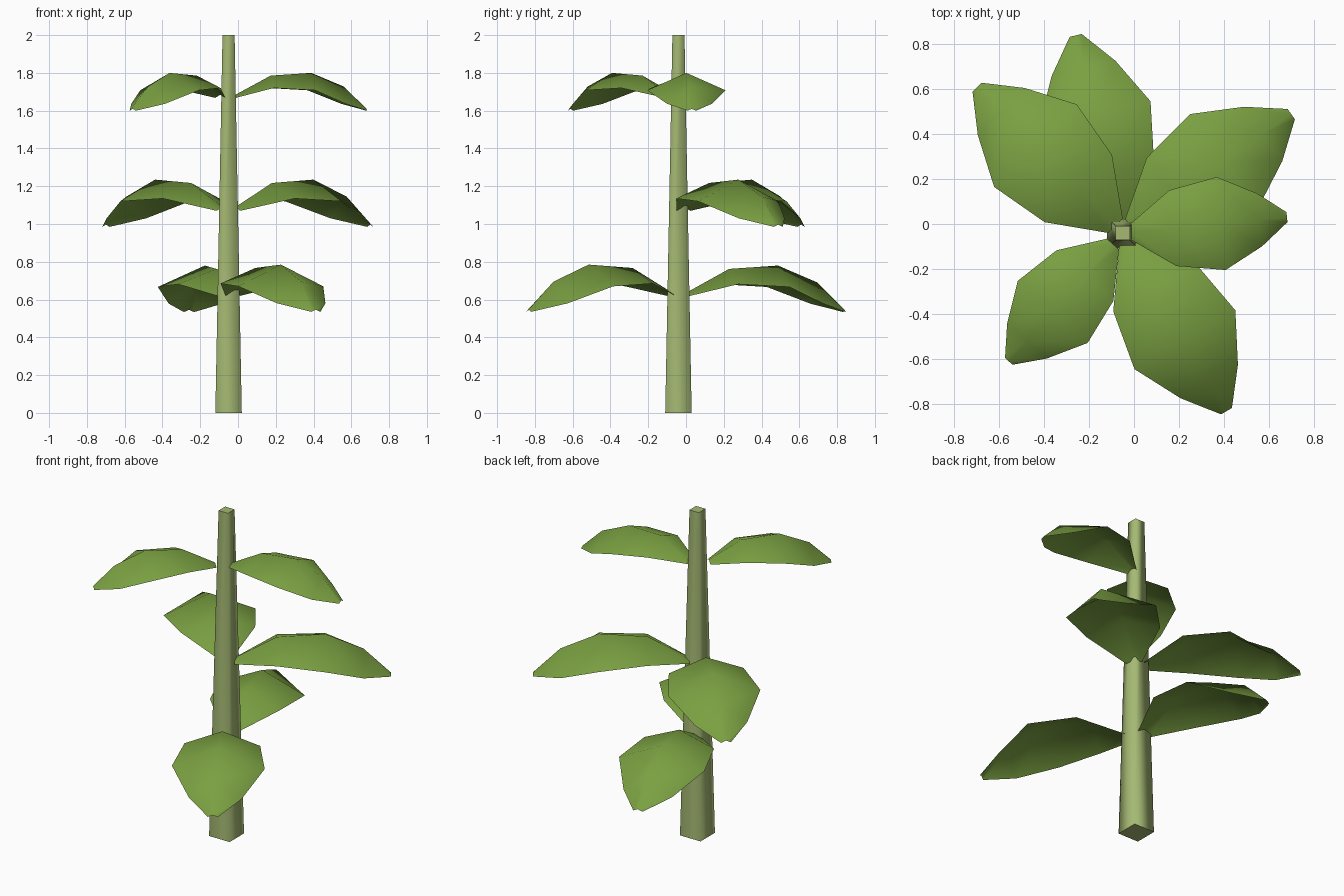
import bpy, bmesh, math
from mathutils import Vector

if "Cube" in bpy.data.objects:
    bpy.data.objects.remove(bpy.data.objects["Cube"])

CENTRE = Vector((-0.05, -0.04, 0))


def material(name, rgb):
    m = bpy.data.materials.new(name)
    m.diffuse_color = (*rgb, 1)
    m.use_nodes = True
    m.node_tree.nodes["Principled BSDF"].inputs["Base Color"].default_value = m.diffuse_color
    return m


leaf_green = material("leaf green", (0.195, 0.352, 0.054))
stem_green = material("pale stem green", (0.376, 0.485, 0.171))


def finish(bm, name, mat):
    me = bpy.data.meshes.new(name)
    bm.to_mesh(me)
    bm.free()
    me.materials.append(mat)
    ob = bpy.data.objects.new(name, me)
    bpy.context.collection.objects.link(ob)
    return ob


# Stem: tapered square post, smooth sides and flat caps
bm = bmesh.new()
rings = []
for z, h in ((0, 0.07), (2, 0.032)):
    rings.append([bm.verts.new(CENTRE + Vector((sx * h, sy * h, z)))
                  for sx, sy in ((-1, -1), (1, -1), (1, 1), (-1, 1))])
low, top = rings
for i in range(4):
    j = (i + 1) % 4
    bm.faces.new((low[i], low[j], top[j], top[i])).smooth = True
bm.faces.new(top)
bm.faces.new(low[::-1])
for ring in rings:
    for i in range(4):
        bm.edges.get((ring[i], ring[(i + 1) % 4])).smooth = False
finish(bm, "stem", stem_green)

# Leaf sections: distance from stem axis, half width, midrib height, edge height
SECTIONS = [
    (0.045, 0.045, -0.145, -0.165),
    (0.28, 0.212, -0.018, -0.10),
    (0.55, 0.26, 0.0, -0.115),
    (0.765, 0.148, -0.09, -0.205),
    (0.918, 0.028, -0.238, -0.25),
]


def leaf(name, angle, crest, scale=1.0, shift=0.0):
    a = math.radians(angle)
    out = Vector((math.cos(a), math.sin(a), 0))
    side = Vector((-math.sin(a), math.cos(a), 0))
    bm = bmesh.new()
    rows = []
    for t, w, mid, edge in SECTIONS:
        rows.append([bm.verts.new(CENTRE + out * (t * scale + shift) + side * (k * w * scale)
                                  + Vector((0, 0, crest + scale * (edge if k else mid))))
                     for k in (1, 0, -1)])
    for r, s in zip(rows, rows[1:]):
        for i in range(2):
            bm.faces.new((r[i], r[i + 1], s[i + 1], s[i])).smooth = True
    finish(bm, name, leaf_green)


# Three pairs of leaves up the stem
leaf("lower_leaf_back", 103.4, 0.78, 0.985)
leaf("lower_leaf_front", -59.8, 0.785)
leaf("middle_leaf_right", 35.2, 1.235)
leaf("middle_leaf_left", 135, 1.235)
leaf("upper_leaf_right", 5.5, 1.80, 0.8)
leaf("upper_leaf_left", 228.4, 1.80, 0.8, 0.03)
